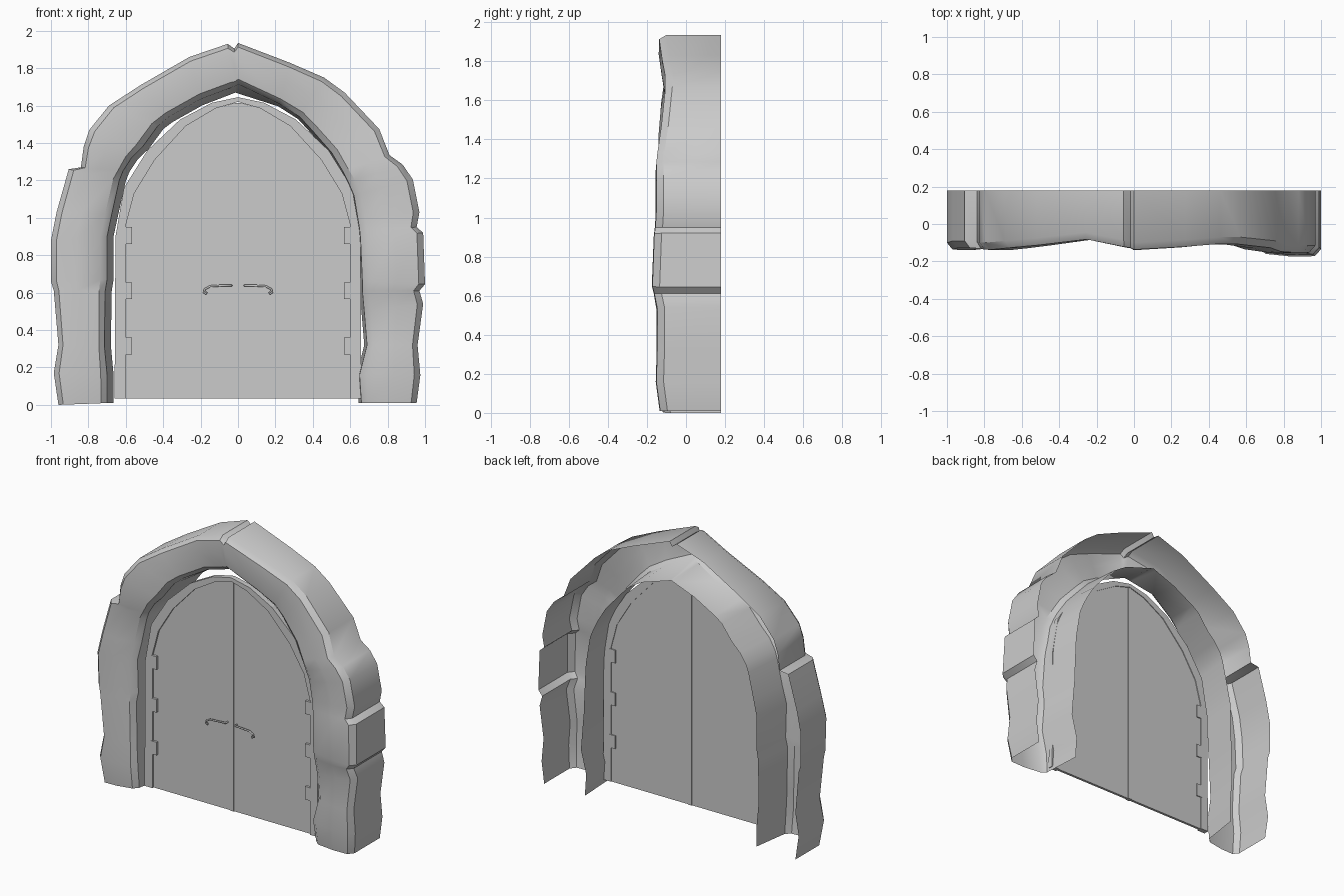
import bpy, bmesh
from mathutils import Vector

if "Cube" in bpy.data.objects:
    bpy.data.objects.remove(bpy.data.objects["Cube"])


def finish(name, bm, angle=None):
    bmesh.ops.recalc_face_normals(bm, faces=bm.faces)
    me = bpy.data.meshes.new(name)
    bm.to_mesh(me)
    bm.free()
    ob = bpy.data.objects.new(name, me)
    bpy.context.collection.objects.link(ob)
    if angle:
        bpy.ops.object.select_all(action='DESELECT')
        ob.select_set(True)
        bpy.context.view_layer.objects.active = ob
        bpy.ops.object.shade_smooth_by_angle(angle=angle)
    return ob


def prism(name, pts, y0, y1):
    """Extrude an x-z outline from y0 to y1."""
    bm = bmesh.new()
    f = bm.faces.new([bm.verts.new((x, y0, z)) for x, z in pts])
    ext = bmesh.ops.extrude_face_region(bm, geom=[f])
    vs = [v for v in ext['geom'] if isinstance(v, bmesh.types.BMVert)]
    bmesh.ops.translate(bm, verts=vs, vec=(0, y1 - y0, 0))
    return finish(name, bm)


def box(name, x0, x1, y0, y1, z0, z1):
    return prism(name, [(x0, z0), (x1, z0), (x1, z1), (x0, z1)], y0, y1)


# Stone arch stations: outer x, z, inner x, z, front y
left = [(-.96, 0, -.70, .01, -.12), (-.985, .17, -.70, .16, -.135),
        (-.96, .32, -.715, .32, -.125), (-.985, .61, -.71, .61, -.135),
        (-1, .66, -.70, .67, -.13), (-1, .88, -.70, .90, -.14),
        (-.97, 1.03, -.675, 1.02, -.13), (-.905, 1.26, -.635, 1.2, -.13),
        (-.84, 1.27, -.615, 1.25, -.135), (-.825, 1.38, -.57, 1.32, -.14),
        (-.795, 1.47, -.51, 1.38, -.14), (-.69, 1.6, -.43, 1.49, -.13),
        (-.52, 1.71, -.37, 1.54, -.115), (-.26, 1.86, -.2, 1.635, -.085),
        (-.055, 1.93, -.04, 1.695, -.125), (-.02, 1.905, -.015, 1.705, -.13)]
right = [(0, 1.935, 0, 1.715, -.14), (.275, 1.83, .22, 1.61, -.125),
         (.46, 1.75, .33, 1.54, -.11), (.57, 1.67, .39, 1.475, -.11),
         (.755, 1.475, .5, 1.35, -.13), (.81, 1.335, .56, 1.25, -.15),
         (.88, 1.285, .59, 1.19, -.155), (.935, 1.205, .62, 1.12, -.155),
         (.97, 1.03, .64, 1.0, -.155), (.955, .95, .65, .94, -.16),
         (.99, .92, .655, .89, -.165), (1, .645, .665, .66, -.175),
         (.97, .61, .665, .61, -.165), (.99, .54, .675, .5, -.15),
         (.96, .32, .69, .32, -.15), (.975, .16, .65, .16, -.155),
         (.955, .01, .66, .01, -.135)]

# Hollow arch shell, open at the back and below
bm = bmesh.new()
rings = []
for ox, oz, ix, iz, yf in left + right:
    o, i = Vector((ox, 0, oz)), Vector((ix, 0, iz))
    d = i - o
    inward = d.normalized() * (.035 if ix <= .1 else .015)
    if ix == 0:
        inward = Vector((0, 0, -.05))
    section = [(o, .18), (o, yf + .04), (o + d * .1, yf + .003),
               (o + d * .45, yf), (o + d * .88, yf + .015),
               (i, yf + .045), (i + inward, .18)]
    rings.append([bm.verts.new((p.x, y, p.z)) for p, y in section])
for a, b in zip(rings, rings[1:]):
    for k in range(len(a) - 1):
        bm.faces.new((a[k], a[k + 1], b[k + 1], b[k]))
finish("stone_arch", bm, 0.6)

# Door frame ring
outer = [(.66, .035), (.655, .9), (.61, 1.16), (.485, 1.36),
         (.31, 1.525), (.14, 1.615), (0, 1.645)]
inner = [(.6, .035), (.6, .96), (.555, 1.13), (.445, 1.31),
         (.28, 1.49), (.12, 1.585), (0, 1.62)]


def arch_line(half):
    return half + [(-x, z) for x, z in reversed(half[:-1])]


prism("door_frame", arch_line(outer) + arch_line(inner)[::-1], -.075, -.04)

# Door leaves, hinges and lever handles on both sides
for s, side in ((-1, "left"), (1, "right")):
    leaf = inner[:-1] + [(.014, 1.615), (.014, .035)]
    prism("door_leaf_" + side, [(s * x, z) for x, z in leaf], -.062, -.045)
    for n, z in enumerate((.27, .565, .86)):
        xs = sorted((s * .61, s * .567))
        box(f"hinge_{side}_{n}", xs[0], xs[1], -.078, -.038, z, z + .09)

    path = [(.035, -.06, .637), (.037, -.085, .638), (.10, -.09, .637),
            (.15, -.09, .634), (.178, -.09, .618), (.182, -.09, .6),
            (.172, -.09, .594), (.166, -.09, .604)]
    cu = bpy.data.curves.new("handle_" + side, 'CURVE')
    cu.dimensions = '3D'
    cu.bevel_depth = .006
    cu.bevel_resolution = 1
    cu.use_fill_caps = True
    sp = cu.splines.new('POLY')
    sp.points.add(len(path) - 1)
    for p, (x, y, z) in zip(sp.points, path):
        p.co = (s * x, y, z, 1)
    bpy.context.collection.objects.link(bpy.data.objects.new("handle_" + side, cu))

# Centre strip where the leaves meet
box("centre_strip", -.014, .014, -.068, -.04, .035, 1.615)
